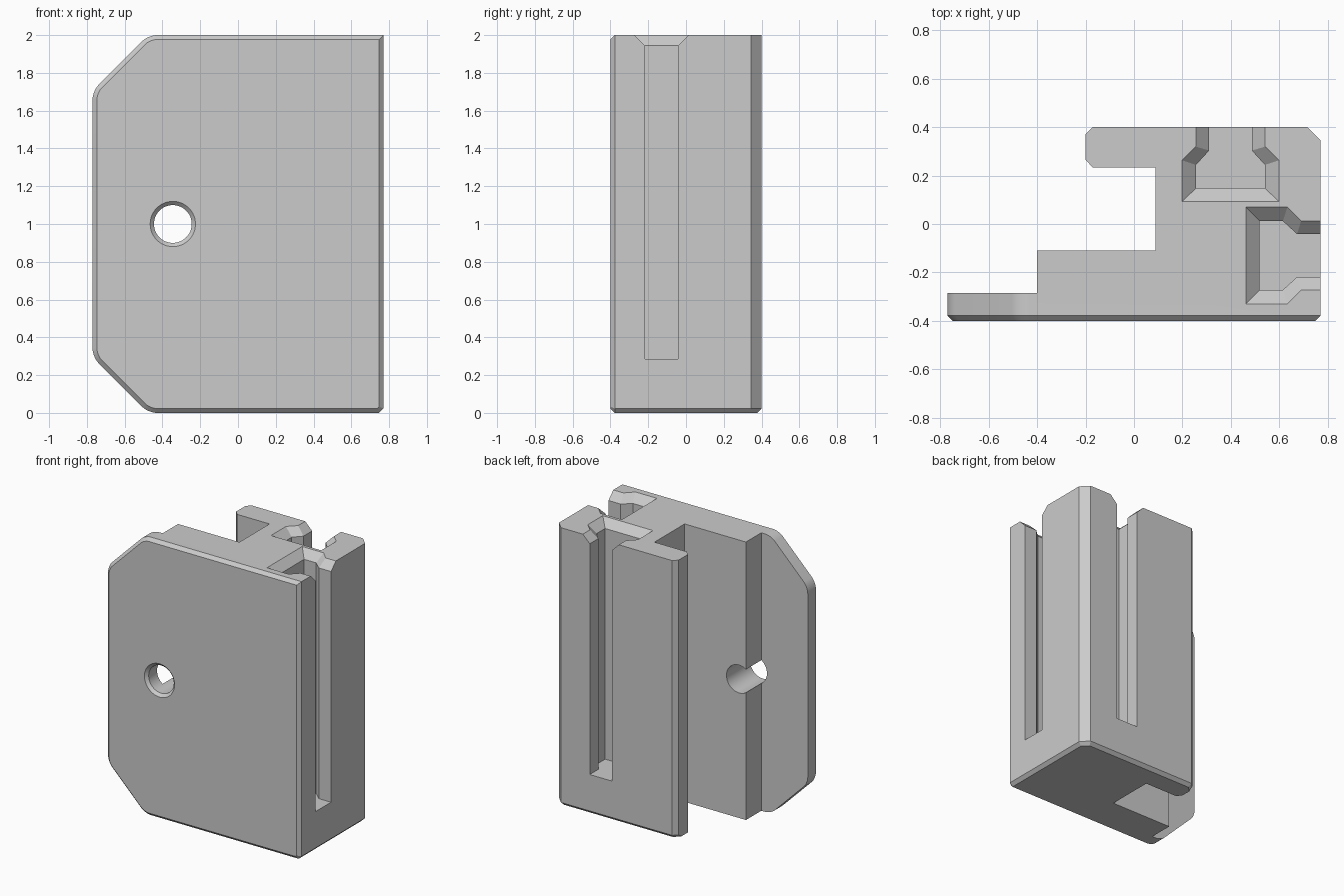
import bpy, bmesh, math
from mathutils import Vector

cube = bpy.data.objects.get("Cube")
if cube:
    bpy.data.objects.remove(cube, do_unlink=True)

CHAMFER = 0.023
TOP = 2.0

grey = bpy.data.materials.new("light grey")
grey.use_nodes = True
grey.diffuse_color = (0.6, 0.6, 0.6, 1)
grey.node_tree.nodes["Principled BSDF"].inputs["Base Color"].default_value = (0.6, 0.6, 0.6, 1)


def make_object(name, bm):
    bmesh.ops.recalc_face_normals(bm, faces=bm.faces)
    mesh = bpy.data.meshes.new(name)
    bm.to_mesh(mesh)
    bm.free()
    mesh.materials.append(grey)
    obj = bpy.data.objects.new(name, mesh)
    bpy.context.collection.objects.link(obj)
    return obj


def loft(rings):
    """Closed solid through rings of matching points."""
    bm = bmesh.new()
    loops = [[bm.verts.new(p) for p in ring] for ring in rings]
    n = len(loops[0])
    for a, b in zip(loops, loops[1:]):
        for i in range(n):
            j = (i + 1) % n
            bm.faces.new((a[i], a[j], b[j], b[i]))
    bm.faces.new(loops[0])
    bm.faces.new(loops[-1])
    bmesh.ops.recalc_face_normals(bm, faces=bm.faces)
    return bm


def bevel(bm, test, offset, segments=1):
    edges = [e for e in bm.edges if test(e, (e.verts[0].co + e.verts[1].co) / 2)]
    bmesh.ops.bevel(bm, geom=edges, offset=offset, segments=segments, profile=0.5,
                    affect='EDGES', offset_type='OFFSET', clamp_overlap=True)


def combine(target, tool, operation):
    mod = target.modifiers.new(tool.name, 'BOOLEAN')
    mod.object, mod.operation, mod.solver = tool, operation, 'EXACT'
    bpy.context.view_layer.objects.active = target
    bpy.ops.object.modifier_apply(modifier=mod.name)
    bpy.data.objects.remove(tool, do_unlink=True)


# Front plate: clipped, rounded left corners and a chamfered front rim
outline = [(-0.77, 0.295), (-0.475, 0), (0.77 - CHAMFER, 0), (0.77, CHAMFER),
           (0.77, TOP), (-0.475, TOP), (-0.77, TOP - 0.295)]
bm = loft([[(x, y, z) for x, z in outline] for y in (-0.4, -0.285)])
bevel(bm, lambda e, m: m.x < -0.4 and abs(e.verts[0].co.y - e.verts[1].co.y) > 0.1, 0.045, 6)
bevel(bm, lambda e, m: all(v.co.y < -0.399 for v in e.verts), CHAMFER)
bracket = make_object("slotted_bracket", bm)

# Stepped body with a hooked back arm
profile = [(-0.4, -0.32), (0.77, -0.32), (0.77, 0.345), (0.715, 0.4),
           (-0.17, 0.4), (-0.2, 0.37), (-0.2, 0.265), (-0.17, 0.233),
           (0.088, 0.233), (0.088, -0.11), (-0.4, -0.11)]
bm = loft([[(x, y, z) for x, y in profile] for z in (0, TOP)])
bevel(bm, lambda e, m: all(v.co.z < 0.001 for v in e.verts) and (m.x > 0.7 or m.y > 0.38), CHAMFER)
combine(bracket, make_object("stepped_body", bm), 'UNION')


# T-slots with a flared top mouth
def slot_ring(neck, wide, d1, d2, d3):
    half = [(neck, -0.1), (neck, d1), (wide, d2), (wide, d3)]
    return half + [(-w, d) for w, d in reversed(half)]


inner = slot_ring(0.088, 0.142, 0.097, 0.156, 0.252)
outer = slot_ring(0.143, 0.2, 0.081, 0.137, 0.308)
beyond = [(2 * o[0] - i[0], 2 * o[1] - i[1]) for i, o in zip(inner, outer)]
levels = [(inner, 0.285), (inner, TOP - 0.055), (outer, TOP), (beyond, TOP + 0.055)]


def cut_slot(name, place):
    rings = [[place(w, d, z) for w, d in ring] for ring, z in levels]
    combine(bracket, make_object(name, loft(rings)), 'DIFFERENCE')


cut_slot("back_slot", lambda w, d, z: (0.398 + w, 0.4 - d, z))
cut_slot("right_slot", lambda w, d, z: (0.77 - d, -0.13 + w, z))


# Countersunk through hole
def circle(radius, y, n=48):
    turns = [2 * math.pi * i / n for i in range(n)]
    return [Vector((-0.345 + radius * math.cos(t), y, 1 + radius * math.sin(t))) for t in turns]


hole = loft([circle(0.14, -0.42), circle(0.1, -0.38), circle(0.1, 0.05)])
combine(bracket, make_object("screw_hole", hole), 'DIFFERENCE')

# Smooth the rounded corners and the hole, keep the edges sharp
bpy.ops.object.select_all(action='DESELECT')
bracket.select_set(True)
bpy.context.view_layer.objects.active = bracket
bpy.ops.object.shade_smooth_by_angle(angle=math.radians(20))
